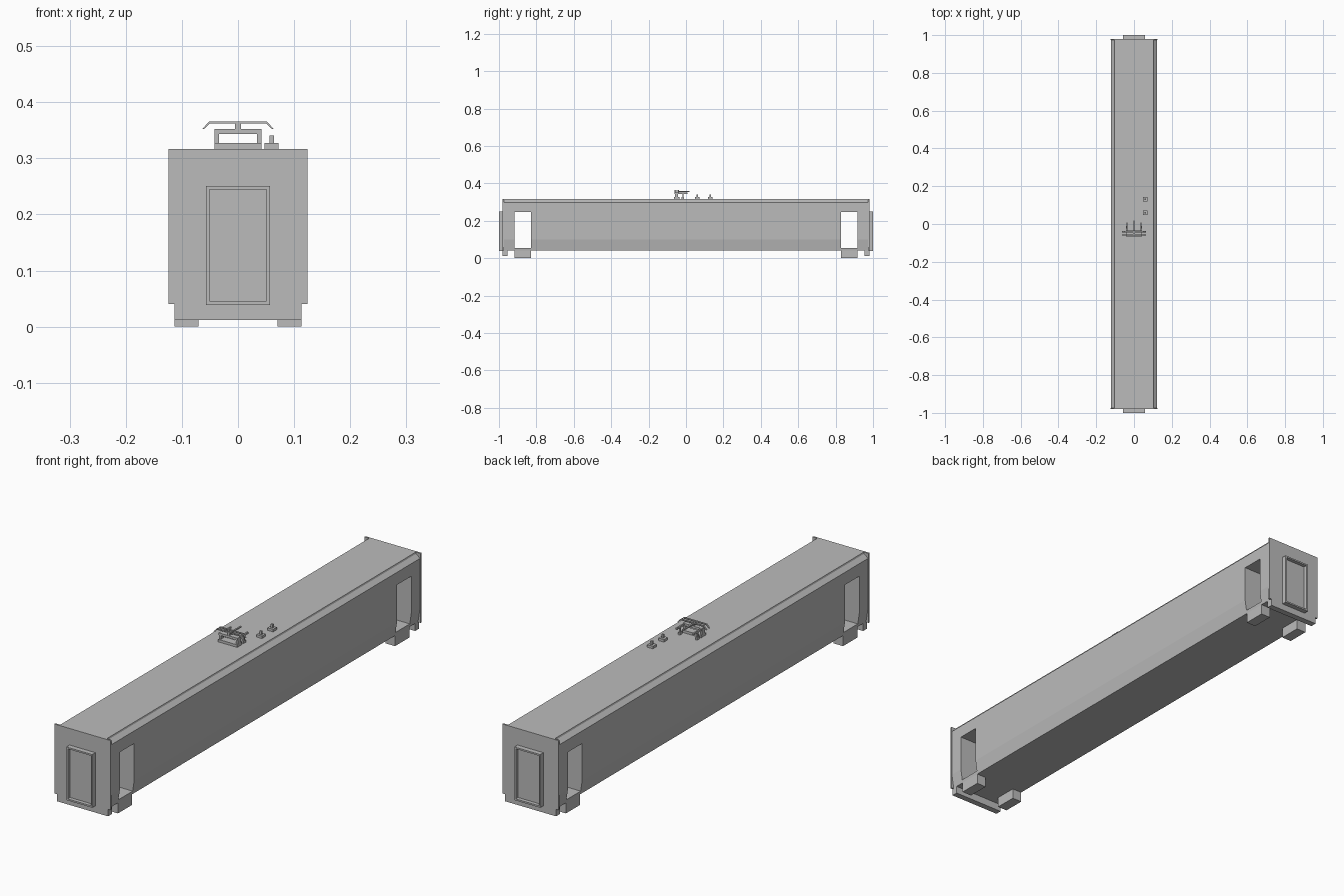
import bpy, bmesh
from mathutils import Vector

old = bpy.data.objects.get("Cube")
if old:
    bpy.data.objects.remove(old, do_unlink=True)

grey = bpy.data.materials.new("plain grey")
grey.use_nodes = True
COLOUR = (0.5, 0.5, 0.5, 1)
grey.diffuse_color = COLOUR
grey.node_tree.nodes["Principled BSDF"].inputs["Base Color"].default_value = COLOUR


def finish(name, bm):
    bmesh.ops.recalc_face_normals(bm, faces=bm.faces)
    mesh = bpy.data.meshes.new(name)
    bm.to_mesh(mesh)
    bm.free()
    mesh.materials.append(grey)
    ob = bpy.data.objects.new(name, mesh)
    bpy.context.collection.objects.link(ob)
    return ob


def prism(name, outline, y0, y1):
    """Extrude an (x, z) outline along y."""
    bm = bmesh.new()
    face = bm.faces.new([bm.verts.new((x, y0, z)) for x, z in outline])
    ext = bmesh.ops.extrude_face_region(bm, geom=[face])
    verts = [v for v in ext["geom"] if isinstance(v, bmesh.types.BMVert)]
    bmesh.ops.translate(bm, verts=verts, vec=(0, y1 - y0, 0))
    return finish(name, bm)


def box(name, x0, x1, y0, y1, z0, z1):
    return prism(name, [(x0, z0), (x1, z0), (x1, z1), (x0, z1)], y0, y1)


def mirrored(half):
    return half + [(-x, z) for x, z in reversed(half)]


# Long body: tapered skirt, straight sides, chamfered roof edge with a small step
body = prism("car_body", mirrored([(0.113, 0.042), (0.122, 0.10), (0.122, 0.297),
                                   (0.105, 0.311), (0.103, 0.317)]), -0.976, 0.976)

END_PLATE = mirrored([(0.113, 0.012), (0.113, 0.04), (0.124, 0.04), (0.124, 0.317)])

for s, end in ((-1, "front"), (1, "back")):
    # Open entrance passing through the body
    a, b = sorted((s * 0.828, s * 0.918))
    cutter = box(end + "_door_cutter", -0.2, 0.2, a, b, 0.055, 0.247)
    cutter.hide_render = True
    cutter.hide_viewport = True
    cut = body.modifiers.new(end + "_doorway", "BOOLEAN")
    cut.object = cutter
    cut.operation = "DIFFERENCE"
    cut.solver = "EXACT"

    # Square end plate and the beam below it
    prism(end + "_end_plate", END_PLATE, *sorted((s * 0.973, s * 0.98)))
    box(end + "_end_beam", -0.113, 0.113, *sorted((s * 0.955, s * 0.974)), 0.012, 0.044)

    # Steps under each doorway
    for side, x0, x1 in (("right", -0.113, -0.07), ("left", 0.07, 0.113)):
        box(f"{end}_{side}_step", x0, x1, a, b, 0.0, 0.054)

    # Gangway door: raised frame around a recessed panel
    bm = bmesh.new()
    bmesh.ops.create_cube(bm, size=1)
    bmesh.ops.scale(bm, verts=bm.verts, vec=(0.114, 0.022, 0.212))
    bmesh.ops.translate(bm, verts=bm.verts, vec=(0, s * 0.989, 0.145))
    bm.normal_update()
    outer = max(bm.faces, key=lambda f: s * f.calc_center_median().y)
    bmesh.ops.inset_region(bm, faces=[outer], thickness=0.009)
    ring = bmesh.ops.extrude_face_region(bm, geom=[outer])
    inner = [v for v in ring["geom"] if isinstance(v, bmesh.types.BMVert)]
    bmesh.ops.translate(bm, verts=inner, vec=Vector((0, -s * 0.015, 0)))
    if outer.is_valid:
        bmesh.ops.delete(bm, geom=[outer], context="FACES_ONLY")
    finish(end + "_gangway_door", bm)

# Current collector: base, frame, arms
box("collector_base", -0.042, 0.042, -0.065, -0.035, 0.316, 0.327)
box("collector_top_bar", -0.042, 0.042, -0.062, -0.04, 0.343, 0.352)
for side, s in (("right", -1), ("left", 1)):
    x0, x1 = sorted((s * 0.034, s * 0.042))
    box(side + "_collector_post", x0, x1, -0.06, -0.042, 0.327, 0.343)
    box(side + "_collector_arm", x0 + 0.001, x1 - 0.001, -0.042, 0.008, 0.344, 0.351)
    box(side + "_collector_foot", x0, x1, -0.025, -0.01, 0.316, 0.327)
    box(side + "_collector_stay", x0 + 0.001, x1 - 0.001, -0.02, -0.014, 0.327, 0.345)
box("collector_centre_post", -0.005, 0.005, -0.06, -0.04, 0.352, 0.363)
box("collector_centre_arm", -0.003, 0.003, -0.05, 0.018, 0.355, 0.36)

# Two contact strips with drooping ends
STRIP = mirrored([(0.064, 0.352), (0.051, 0.366)]) + \
    [(-0.061, 0.352), (-0.05, 0.362), (0.05, 0.362), (0.061, 0.352)]
for i, y in enumerate((-0.062, -0.044)):
    prism(f"contact_strip_{i + 1}", STRIP, y, y + 0.007)

# Roof insulators beside the collector
for i, y in enumerate((0.06, 0.13)):
    box(f"insulator_base_{i + 1}", 0.047, 0.072, y - 0.012, y + 0.012, 0.316, 0.327)
    box(f"insulator_post_{i + 1}", 0.056, 0.064, y - 0.004, y + 0.004, 0.327, 0.341)
